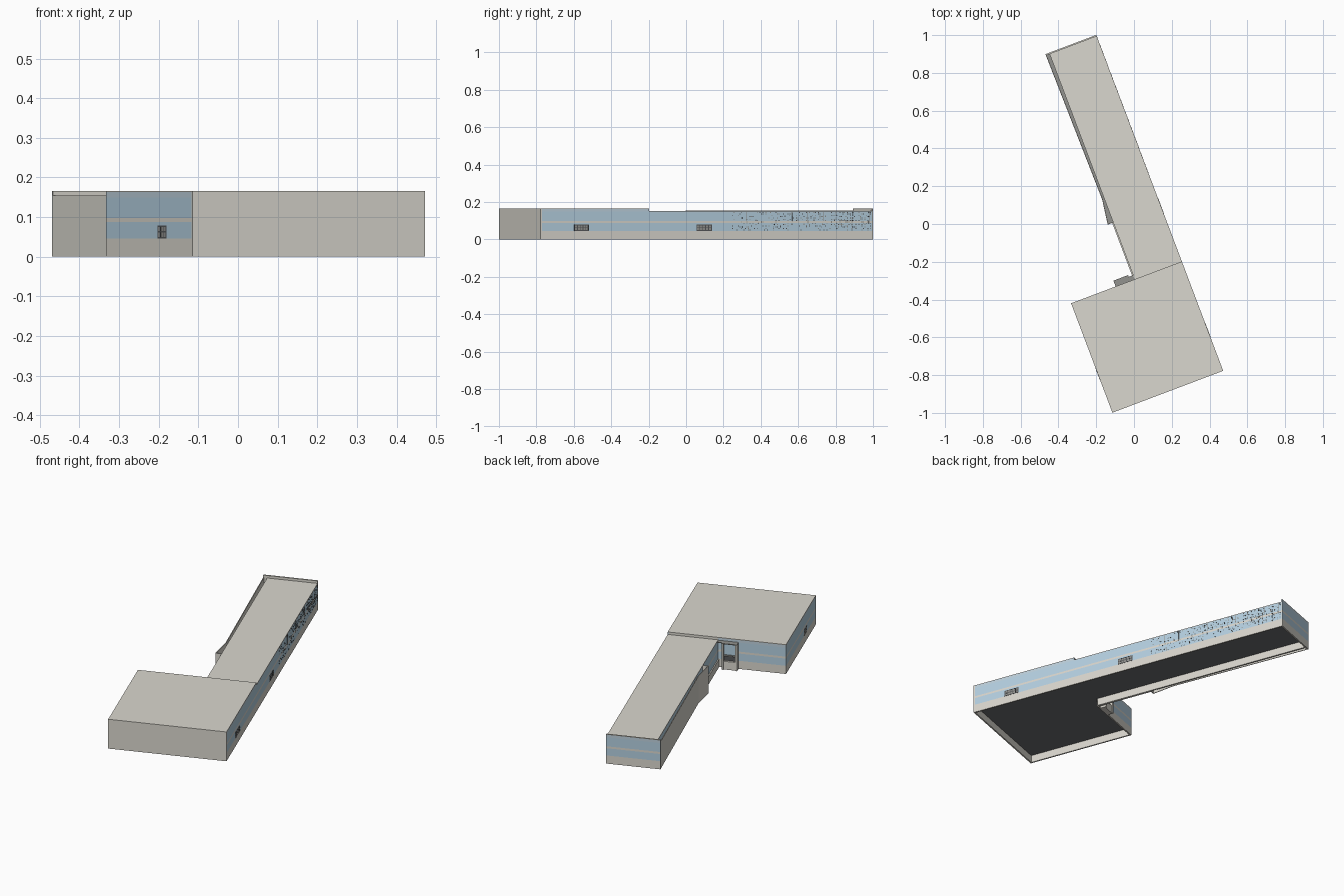
import bpy, bmesh, math, random

if "Cube" in bpy.data.objects:
    bpy.data.objects.remove(bpy.data.objects["Cube"])

random.seed(4)
ANGLE = math.radians(20.7)          # whole building is turned about z


def material(name, rgb):
    m = bpy.data.materials.new(name)
    m.diffuse_color = (*rgb, 1)
    m.use_nodes = True
    m.node_tree.nodes["Principled BSDF"].inputs["Base Color"].default_value = m.diffuse_color
    return m


CONCRETE = material("concrete", (0.70, 0.68, 0.62))
BLUE = material("blue_glass", (0.46, 0.63, 0.75))
PALE = material("pale_blue_panel", (0.51, 0.63, 0.71))
METAL = material("grey_metal", (0.29, 0.29, 0.275))
DARK = material("dark_floor", (0.15, 0.153, 0.16))
BLACK = material("dark_opening", (0.09, 0.095, 0.10))


def finish(name, bm, mats):
    bmesh.ops.recalc_face_normals(bm, faces=bm.faces[:])
    me = bpy.data.meshes.new(name)
    bm.to_mesh(me)
    bm.free()
    for m in mats:
        me.materials.append(m)
    ob = bpy.data.objects.new(name, me)
    ob.rotation_euler.z = ANGLE
    bpy.context.collection.objects.link(ob)
    return ob


def add_box(bm, u0, u1, v0, v1, z0, z1, index=0):
    vs = [bm.verts.new((u, v, z)) for z in (z0, z1)
          for u, v in ((u0, v0), (u1, v0), (u1, v1), (u0, v1))]
    for f in ((3, 2, 1, 0), (4, 5, 6, 7), (0, 1, 5, 4),
              (1, 2, 6, 5), (2, 3, 7, 6), (3, 0, 4, 7)):
        bm.faces.new([vs[i] for i in f]).material_index = index


def box(name, u0, u1, v0, v1, z0, z1, mat):
    bm = bmesh.new()
    add_box(bm, u0, u1, v0, v1, z0, z1)
    return finish(name, bm, [mat])


def banded_wall(name, u0, u1, v0, v1, top):
    """Wall of stacked bands: base, lower glass, strip, upper glass, top panel."""
    bm = bmesh.new()
    levels = [0, 0.046, 0.087, 0.098, min(0.149, top - 0.004), top]
    for i in range(5):
        add_box(bm, u0, u1, v0, v1, levels[i], levels[i + 1], i)
    return finish(name, bm, [CONCRETE, BLUE, CONCRETE, BLUE, PALE])


def prism(name, pts, z0, z1, mat):
    bm = bmesh.new()
    f = bm.faces.new([bm.verts.new((u, v, z0)) for u, v in pts])
    r = bmesh.ops.extrude_face_region(bm, geom=[f])
    for e in r["geom"]:
        if isinstance(e, bmesh.types.BMVert):
            e.co.z = z1
    return finish(name, bm, [mat])


# Plan limits before turning
U0, U1, UW = -0.460, 0.167, -0.100   # block left, right side, wing left
V0, VM, V1 = -0.894, -0.275, 1.007   # front, junction, far end
HB, HW = 0.166, 0.152                # block and wing heights
T, R = 0.008, 0.003                  # wall and roof thickness

# Main block
box("block_roof", U0, U1, V0, VM, HB - R, HB, CONCRETE)
box("block_front_wall", U0, U1, V0, V0 + T, 0, HB - R, CONCRETE)
banded_wall("block_left_wall", U0, U0 + T, V0 + T, VM - T, HB - R)
banded_wall("block_right_wall", U1 - T, U1, V0 + T, VM, HB - R)
banded_wall("block_back_wall", U0, UW, VM - T, VM, HB - R)
box("block_step_wall", UW, U1 - T, VM - T, VM, 0.05, HB - R, CONCRETE)
box("block_floor", U0 + T, U1 - T, V0 + T, VM - T, 0.042, 0.046, DARK)

# Long wing, its end wall backed and capped in concrete
E = V1 - T
box("wing_roof", UW, U1, VM, E, HW - R, HW, CONCRETE)
banded_wall("wing_right_wall", U1 - T, U1, VM, E, HW - R)
banded_wall("wing_left_wall", UW, UW + T, VM, E, HW - R)
banded_wall("wing_end_wall", -0.121, U1, V1 - 0.004, V1, HB - R)
box("wing_end_backing", -0.121, U1, E, V1 - 0.004, 0, HB - R, CONCRETE)
box("wing_end_cap", -0.121, U1, E, V1, HB - R, HB, CONCRETE)
box("wing_floor", UW + T, U1 - T, VM - T, E, 0.042, 0.046, DARK)

# Outer screen wall on the wing's left, with a flared near end
s = 0.004
prism("screen_wall", [(-0.121, E), (-0.112, 0.18), (-0.131, 0.05),
                      (-0.131 + s, 0.05), (-0.112 + s, 0.18), (-0.121 + s, E)],
      0, 0.154, CONCRETE)
prism("screen_gap_floor", [(-0.119, E), (-0.110, 0.18), (-0.129, 0.05),
                           (UW, 0.05), (UW, E)], 0.10, 0.104, METAL)
box("screen_end_post", -0.131, UW, 0.046, 0.05, 0, 0.154, CONCRETE)
prism("wing_side_ledge", [(UW, VM), (UW, 0.046), (-0.106, 0.046), (-0.106, VM)],
      0, 0.045, CONCRETE)

# Perforations on the far part of the right wall, denser towards the end
bm = bmesh.new()
n, rows, lift = 96, 14, 0.0006
v_start, v_end, z_start = 0.20, 0.998, 0.049
dv, dz = (v_end - v_start) / n, 0.0071
for i in range(n):
    t = i / n
    chance = 0.14 + 0.12 * t + (0.14 if t > 0.75 else 0)
    for j in range(rows):
        if random.random() < chance:
            v, z = v_start + i * dv, z_start + j * dz
            kind = 0 if random.random() < 0.55 else 1
            add_box(bm, U1 - lift, U1 + lift, v, v + dv * 0.65, z, z + dz * 0.65, kind)
finish("perforations", bm, [BLACK, METAL])

# Thin joints between the perforated panels
bm = bmesh.new()
for i in range(9):
    v = v_start + 0.08 + i * 0.088
    add_box(bm, U1 - lift, U1 + lift, v, v + 0.0015, 0.099, 0.147)
finish("panel_joints", bm, [METAL])


def side_window(name, u, v0, v1, out, panes):
    """Grey window plate behind a dark frame on a side wall."""
    z0, z1 = 0.046, 0.079
    a, b = sorted((u - out * 0.001, u + out * 0.0005))
    box(name + "_pane", a, b, v0, v1, z0, z1, METAL)
    bm = bmesh.new()
    a, b = sorted((u, u + out * 0.001))
    for i in range(panes + 1):
        v = v0 + (v1 - v0 - 0.004) * i / panes
        add_box(bm, a, b, v, v + 0.004, z0, z1)
    for z in (z0, 0.061, z1 - 0.004):
        add_box(bm, a, b, v0, v1, z, z + 0.004)
    finish(name + "_frame", bm, [BLACK])


side_window("block_right_window", U1, -0.702, -0.618, 1, 5)
side_window("wing_right_window", U1, -0.004, 0.084, 1, 5)
side_window("block_left_window", U0, -0.708, -0.644, -1, 3)

# Entrance porch in the inner corner
P = -0.125                            # porch side nearest the wing
box("porch_canopy", -0.208, P, VM, -0.242, 0.146, 0.150, METAL)
box("porch_link", P, UW, VM, -0.252, 0.146, 0.150, METAL)
for name, u in (("porch_left_post", -0.208), ("porch_right_post", P - 0.010)):
    box(name, u, u + 0.010, VM, -0.244, 0, 0.146, CONCRETE)
box("porch_glass", -0.198, P - 0.010, VM, -0.260, 0.080, 0.146, BLUE)
box("porch_beam", -0.198, P - 0.010, VM, -0.255, 0.072, 0.080, METAL)
box("porch_door", -0.198, P - 0.010, VM, -0.262, 0.046, 0.072, BLACK)
box("porch_step", -0.198, P - 0.010, VM, -0.250, 0, 0.046, CONCRETE)
